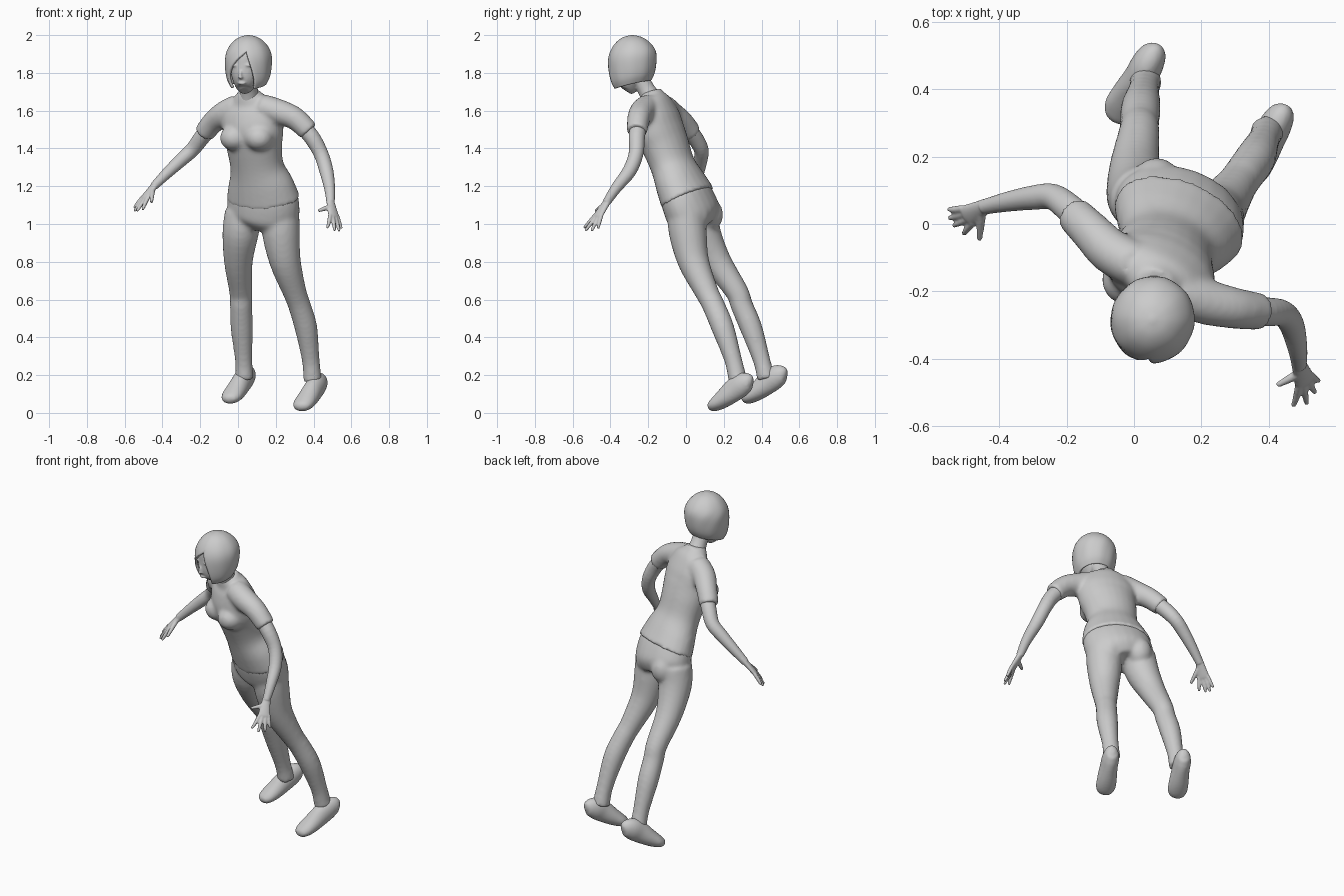
import bpy, bmesh, math
from mathutils import Vector, Matrix

if "Cube" in bpy.data.objects:
    bpy.data.objects.remove(bpy.data.objects["Cube"])

grey = bpy.data.materials.new("plain grey")
grey.use_nodes = True
grey.diffuse_color = (0.6, 0.6, 0.6, 1)
grey.node_tree.nodes["Principled BSDF"].inputs["Base Color"].default_value = (0.6, 0.6, 0.6, 1)

SIDE = Vector((0.91, -0.41, 0))      # the turned body's left
FRONT = Vector((-0.41, -0.91, 0))    # the way the body faces
LOOK = Vector((-0.3, -0.95, 0)).normalized()
LOOK_SIDE = Vector((0.95, -0.3, 0)).normalized()


def spline(rows, steps):
    """Catmull-Rom interpolation of the ring rows."""
    rows = [tuple(r) + (r[-1],) * (5 - len(r)) for r in rows]
    ext = [rows[0]] + rows + [rows[-1]]
    out = []
    for i in range(1, len(ext) - 2):
        for s in range(steps):
            t = s / steps
            out.append([0.5 * (2 * b + (c - a) * t + (2 * a - 5 * b + 4 * c - d) * t * t
                               + (3 * b - a - 3 * c + d) * t ** 3)
                        for a, b, c, d in zip(*ext[i - 1:i + 3])])
    return out + [list(rows[-1])]


def loft(bm, rows, side=SIDE, steps=4, n=24):
    """Closed tube through rings (x, y, z, half width, half depth)."""
    rows = spline(rows, steps)
    pts = [Vector(r[:3]) for r in rows]
    rings = []
    for i, r in enumerate(rows):
        t = (pts[min(i + 1, len(pts) - 1)] - pts[max(i - 1, 0)]).normalized()
        u = (side - t * side.dot(t)).normalized()
        v = t.cross(u)
        rings.append([bm.verts.new(pts[i] + u * r[3] * math.cos(k * math.tau / n)
                                   + v * r[4] * math.sin(k * math.tau / n)) for k in range(n)])
    for lo, hi in zip(rings, rings[1:]):
        for k in range(n):
            bm.faces.new((lo[k], lo[(k + 1) % n], hi[(k + 1) % n], hi[k]))
    bm.faces.new(rings[0][::-1])
    bm.faces.new(rings[-1])


def ball(bm, centre, size, yaw=0):
    m = Matrix.Translation(centre) @ Matrix.Rotation(yaw, 4, 'Z') @ Matrix.Diagonal((*size, 1))
    bmesh.ops.create_uvsphere(bm, u_segments=20, v_segments=12, radius=1, matrix=m)


def finish(bm, name, voxel=0, smooth=0):
    bmesh.ops.recalc_face_normals(bm, faces=bm.faces)
    for f in bm.faces:
        f.smooth = True
    me = bpy.data.meshes.new(name)
    bm.to_mesh(me)
    bm.free()
    me.materials.append(grey)
    ob = bpy.data.objects.new(name, me)
    bpy.context.collection.objects.link(ob)
    if voxel:
        fuse = ob.modifiers.new("fuse", 'REMESH')
        fuse.mode = 'VOXEL'
        fuse.voxel_size = voxel
        fuse.use_smooth_shade = True
        soft = ob.modifiers.new("soften", 'SMOOTH')
        soft.factor = 0.5
        soft.iterations = smooth
    return ob


# Shirt: torso, bust and short sleeves fused together
bm = bmesh.new()
loft(bm, [(.135, .01, 1.135, .205, .137), (.12, -.03, 1.22, .18, .125), (.1, -.07, 1.31, .147, .113),
          (.085, -.11, 1.42, .155, .12), (.08, -.14, 1.5, .168, .122), (.075, -.15, 1.57, .17, .108),
          (.07, -.16, 1.63, .14, .085), (.062, -.175, 1.67, .09, .066), (.06, -.185, 1.705, .056, .054)])
for p in ((-.02, -.165, 1.455), (.112, -.23, 1.455)):
    ball(bm, p, (.076, .076, .068))
loft(bm, [(0, -.12, 1.62, .068), (-.07, -.08, 1.585, .067), (-.13, -.02, 1.54, .06), (-.18, .03, 1.48, .055)], FRONT)
loft(bm, [(.13, -.2, 1.62, .068), (.21, -.23, 1.595, .068), (.3, -.25, 1.56, .061), (.375, -.26, 1.49, .055)], FRONT)
finish(bm, "shirt", .011, 8)

# Trousers: pelvis, seat and both legs fused together
bm = bmesh.new()
loft(bm, [(.132, -.005, 1.165, .193, .125), (.135, .02, 1.1, .2, .133), (.132, .045, 1.04, .192, .13),
          (.125, .065, .99, .14, .09)])
for p in ((.222, .055, 1.05), (.067, .125, 1.05)):
    ball(bm, p, (.072, .072, .085))
loft(bm, [(.225, 0, 1.06, .1), (.228, .01, .95, .1), (.25, .04, .8, .083), (.3, .11, .64, .063),
          (.325, .145, .57, .06), (.36, .195, .45, .06), (.385, .25, .28, .047), (.395, .275, .17, .05)])
loft(bm, [(.03, .07, 1.06, .1), (.013, .09, .95, .096), (.002, .165, .8, .076), (.015, .27, .64, .061),
          (.016, .295, .57, .059), (.02, .345, .45, .059), (.03, .4, .28, .046), (.035, .425, .18, .049)])
finish(bm, "trousers", .011, 8)

# Shoes, toes pointing down
for name, d in (("left_shoe", (0, 0, 0)), ("right_shoe", (-.38, .18, .04))):
    bm = bmesh.new()
    rows = [(.452, .352, .165, .015, .02), (.443, .335, .165, .036, .046), (.422, .298, .152, .048, .062),
            (.4, .255, .122, .05, .062), (.37, .203, .078, .056, .05), (.345, .162, .048, .056, .038),
            (.328, .135, .032, .04, .026), (.322, .124, .026, .012, .01)]
    loft(bm, [tuple(a + b for a, b in zip(r, d)) + r[3:] for r in rows])
    finish(bm, name, .008, 3)


# Arms with hands: forearm, palm, four fingers and a thumb
def arm(name, rows, knuckle, across, tips, thumb):
    bm = bmesh.new()
    loft(bm, rows, FRONT)
    wrist, knuckle, across = Vector(rows[-1][:3]), Vector(knuckle), Vector(across)
    way = (knuckle - wrist) * .4
    loft(bm, [(*(wrist - way), .02, .018), (*wrist.lerp(knuckle, .4), .028, .016),
              (*knuckle, .034, .014), (*(knuckle + way * .4), .028, .01)], across)
    for i, tip in enumerate(tips):
        base = knuckle + across * (i - 1.5) * .017
        tip = Vector(tip)
        mid = base.lerp(tip, .5) + way * .2
        loft(bm, [(*base, .011), (*mid, .0105), (*tip, .007)], across, 4, 10)
    base = wrist.lerp(knuckle, .35) + across * .015
    loft(bm, [(*base, .014), (*base.lerp(Vector(thumb), .5), .012), (*thumb, .008)], FRONT, 4, 10)
    finish(bm, name, .0045, 3)


arm("left_arm", [(.32, -.25, 1.54, .044), (.39, -.26, 1.46, .043), (.44, -.265, 1.37, .039),
                 (.468, -.3, 1.28, .037), (.485, -.37, 1.19, .029), (.49, -.42, 1.115, .022)],
    (.506, -.465, 1.045), (-.73, -.68, 0),
    [(.548, -.465, .975), (.537, -.5, .962), (.512, -.533, .965), (.472, -.54, .98)], (.425, -.478, 1.07))
arm("right_arm", [(-.13, -.01, 1.53, .044), (-.19, .045, 1.46, .043), (-.24, .08, 1.395, .039),
                  (-.3, .078, 1.34, .036), (-.38, .065, 1.265, .029), (-.445, .05, 1.2, .022)],
    (-.492, .025, 1.14), (.6, -.8, 0),
    [(-.55, .044, 1.085), (-.548, .018, 1.068), (-.535, -.005, 1.068), (-.505, -.03, 1.075)], (-.458, -.046, 1.115))

# Neck and head with small facial features
bm = bmesh.new()
loft(bm, [(.06, -.18, 1.66, .056), (.058, -.215, 1.72, .046), (.055, -.26, 1.8, .05)])
loft(bm, [(.035, -.318, 1.705, .024, .03), (.035, -.31, 1.722, .048, .056), (.04, -.306, 1.77, .072, .086),
          (.045, -.297, 1.83, .086, .098), (.05, -.29, 1.9, .085, .1), (.055, -.28, 1.96, .05, .06)], LOOK_SIDE)
face = Vector((.042, -.3, 0))
yaw = math.atan2(LOOK_SIDE.y, LOOK_SIDE.x)


def feature(forward, across, z, size):
    ball(bm, face + LOOK * forward + LOOK_SIDE * across + Vector((0, 0, z)), size, yaw)


feature(.094, 0, 1.79, (.009, .014, .024))
feature(.096, 0, 1.776, (.013, .015, .009))
feature(.078, 0, 1.745, (.022, .012, .008))
for s in (-1, 1):
    feature(.082, s * .036, 1.84, (.022, .012, .007))
finish(bm, "head", .006, 3)

# Bobbed hair: an open sheet wrapped round the head, parted over the face
bm = bmesh.new()
rows = [(1.735, .098, -47, 36), (1.77, .116, -46, 35), (1.82, .126, -38, 29), (1.88, .128, -14, 19),
        (1.925, .115, 12, 12.01), (1.965, .085, 12, 12.01), (1.99, .047, 12, 12.01), (2.0, .006, 12, 12.01)]
cols, grid = 64, []
for z, r, lo, hi in [row[:4] for row in spline(rows, 4)]:
    hi = max(hi, lo)
    line = []
    for j in range(cols + 1):
        a = math.radians(hi + (360 - hi + lo) * j / cols)
        rr = r * (1 + .012 * abs((j % 8) - 4) / 4)
        drop = .25 * rr * math.cos(a) * (2 - z) / .27
        p = Vector((.055, -.284, z - drop)) + LOOK * math.cos(a) * rr + LOOK_SIDE * math.sin(a) * rr * .96
        line.append(bm.verts.new(p))
    grid.append(line)
for lo, hi in zip(grid, grid[1:]):
    for j in range(cols):
        bm.faces.new((lo[j], lo[j + 1], hi[j + 1], hi[j]))
bmesh.ops.remove_doubles(bm, verts=bm.verts, dist=.0004)
bmesh.ops.holes_fill(bm, edges=[e for e in bm.edges if e.is_boundary and min(v.co.z for v in e.verts) > 1.99])
hair = finish(bm, "hair")
shell = hair.modifiers.new("thickness", 'SOLIDIFY')
shell.thickness = .014
shell.offset = -1
